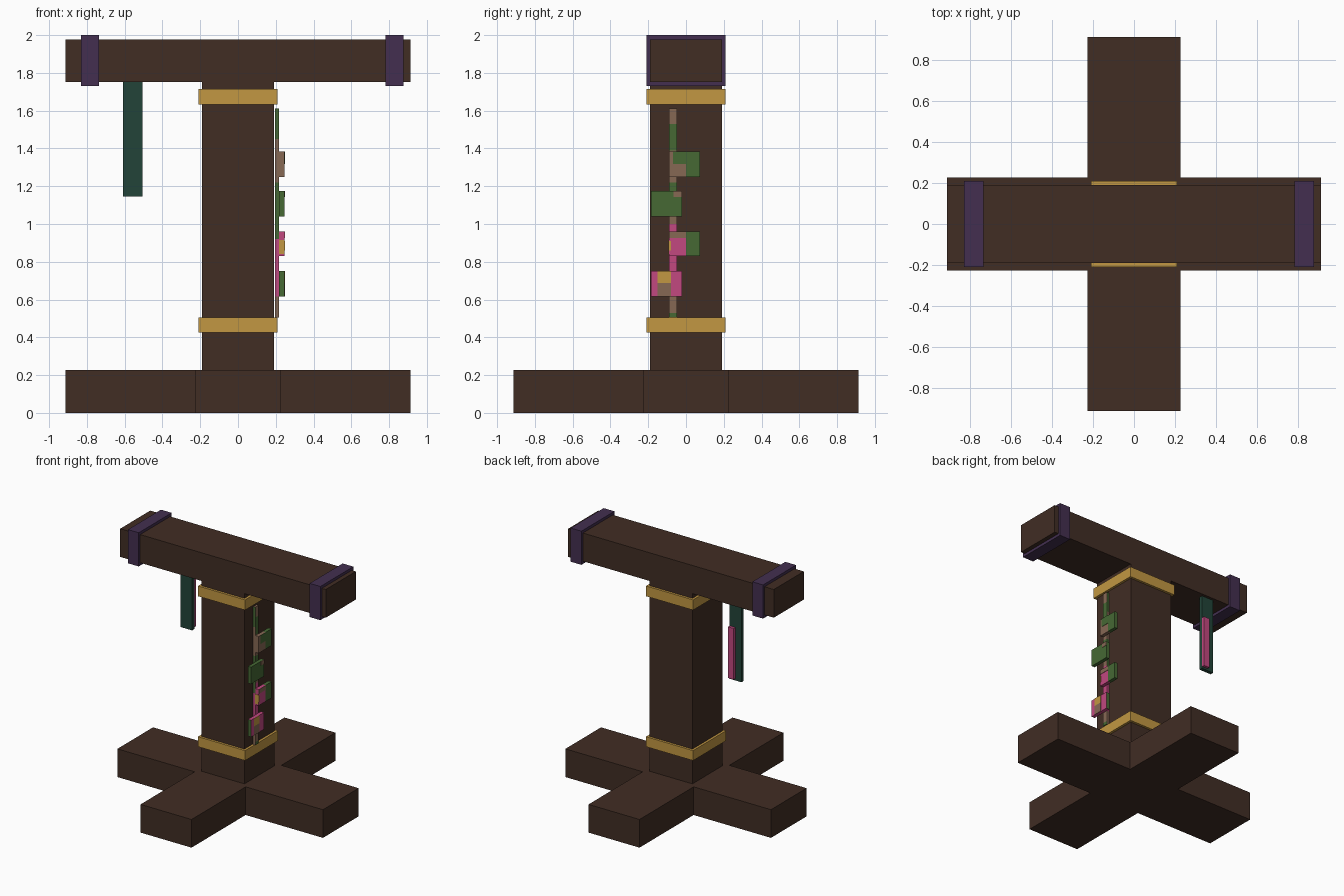
import bpy, bmesh

if "Cube" in bpy.data.objects:
    bpy.data.objects.remove(bpy.data.objects["Cube"])


def material(name, rgb):
    """Flat material from 0-255 display values."""
    lin = [((c / 255 + 0.055) / 1.055) ** 2.4 for c in rgb]
    m = bpy.data.materials.new(name)
    m.diffuse_color = (*lin, 1)
    m.use_nodes = True
    m.node_tree.nodes["Principled BSDF"].inputs["Base Color"].default_value = m.diffuse_color
    return m


WOOD = material("dark wood", (65, 45, 36))
GOLD = material("gold", (194, 151, 66))
PURPLE = material("purple", (67, 47, 80))
TEAL = material("dark teal", (34, 68, 56))
GREEN = material("leaf green", (70, 104, 52))
PINK = material("pink", (194, 72, 128))
TAN = material("twig tan", (134, 104, 84))


def box(name, x, y, z, mat, front=None):
    """Box from three (min, max) ranges; front optionally colours the y-facing sides."""
    bm = bmesh.new()
    bmesh.ops.create_cube(bm, size=1)
    for v in bm.verts:
        v.co = [r[0] if c < 0 else r[1] for c, r in zip(v.co, (x, y, z))]
    bm.normal_update()
    me = bpy.data.meshes.new(name)
    me.materials.append(mat)
    if front:
        me.materials.append(front)
        for f in bm.faces:
            f.material_index = int(abs(f.normal.y) > 0.5)
    bm.to_mesh(me)
    bm.free()
    ob = bpy.data.objects.new(name, me)
    bpy.context.collection.objects.link(ob)
    return ob


# Cross-shaped foot: one outline extruded upward
L, W, H = 0.912, 0.226, 0.226
quarter = [(L, -W), (L, W), (W, W)]
outline = []
for i in range(4):
    for px, py in quarter:
        for _ in range(i):
            px, py = -py, px
        outline.append((px, py))
bm = bmesh.new()
base = bm.faces.new([bm.verts.new((px, py, 0)) for px, py in outline])
ext = bmesh.ops.extrude_face_region(bm, geom=[base], use_keep_orig=True)
for v in ext["geom"]:
    if isinstance(v, bmesh.types.BMVert):
        v.co.z = H
bmesh.ops.recalc_face_normals(bm, faces=bm.faces)
me = bpy.data.meshes.new("cross_foot")
me.materials.append(WOOD)
bm.to_mesh(me)
bm.free()
bpy.context.collection.objects.link(bpy.data.objects.new("cross_foot", me))

# Post and crossbeam
S = (-0.19, 0.19)
box("post", S, S, (H, 1.752), WOOD)
box("crossbeam", (-L, L), S, (1.752, 1.978), WOOD)

# Gold collars and purple wraps
G = (-0.209, 0.209)
box("lower_collar", G, G, (0.425, 0.505), GOLD)
box("upper_collar", G, G, (1.632, 1.714), GOLD)
box("left_wrap", (-0.83, -0.735), G, (1.73, 2.0), PURPLE)
box("right_wrap", (0.782, 0.877), G, (1.73, 2.0), PURPLE)

# Hanging ribbon with a pink strip on its back
box("hanging_ribbon", (-0.61, -0.505), (0.14, 0.168), (1.145, 1.755), TEAL)
box("ribbon_strip", (-0.555, -0.506), (0.168, 0.19), (1.16, 1.57), PINK)

# Climbing vine: stacked pieces (z range, outer colour, side colour)
vine = [
    (0.505, 0.53, GREEN, TAN), (0.53, 0.615, TAN, TAN), (0.615, 0.92, PINK, PINK),
    (0.92, 1.0, PINK, GREEN), (1.0, 1.04, TAN, GREEN), (1.04, 1.22, GREEN, GREEN),
    (1.22, 1.39, TAN, TAN), (1.39, 1.45, GREEN, TAN), (1.45, 1.53, GREEN, GREEN),
    (1.53, 1.612, TAN, GREEN),
]
for i, (a, b, outer, side) in enumerate(vine):
    box(f"vine_piece_{i}", (0.197, 0.217), (-0.09, -0.048), (a, b), outer, side)

# Leaves and blossoms: blocks (y range, z range, colour, side colour)
X = (0.218, 0.246)
blocks = [
    ("top_leaf_stem", (-0.09, 0.0), (1.25, 1.385), TAN, TAN),
    ("top_leaf", (0.0, 0.075), (1.25, 1.385), GREEN, GREEN),
    ("middle_leaf", (-0.185, -0.02), (1.04, 1.175), GREEN, GREEN),
    ("upper_blossom", (-0.09, 0.0), (0.83, 0.96), PINK, PINK),
    ("upper_blossom_leaf", (0.0, 0.075), (0.83, 0.96), GREEN, GREEN),
    ("lower_blossom", (-0.185, -0.02), (0.615, 0.75), PINK, GREEN),
]
for name, y, z, mat, side in blocks:
    box(name, X, y, z, mat, side)

# Painted patches on the outer faces
patches = [
    ("top_leaf_patch", (-0.068, 0.0), (1.318, 1.385), GREEN),
    ("middle_leaf_twig", (-0.065, -0.02), (1.142, 1.175), TAN),
    ("upper_blossom_twig", (-0.09, 0.0), (0.925, 0.96), TAN),
    ("upper_blossom_centre", (-0.09, -0.08), (0.86, 0.91), GOLD),
    ("lower_blossom_centre", (-0.15, -0.08), (0.688, 0.75), GOLD),
    ("lower_blossom_twig", (-0.15, -0.08), (0.615, 0.688), TAN),
]
for name, y, z, mat in patches:
    box(name, (X[1], X[1] + 0.003), y, z, mat)
box("upper_blossom_side", X, (-0.093, -0.09), (0.84, 0.915), GOLD)
